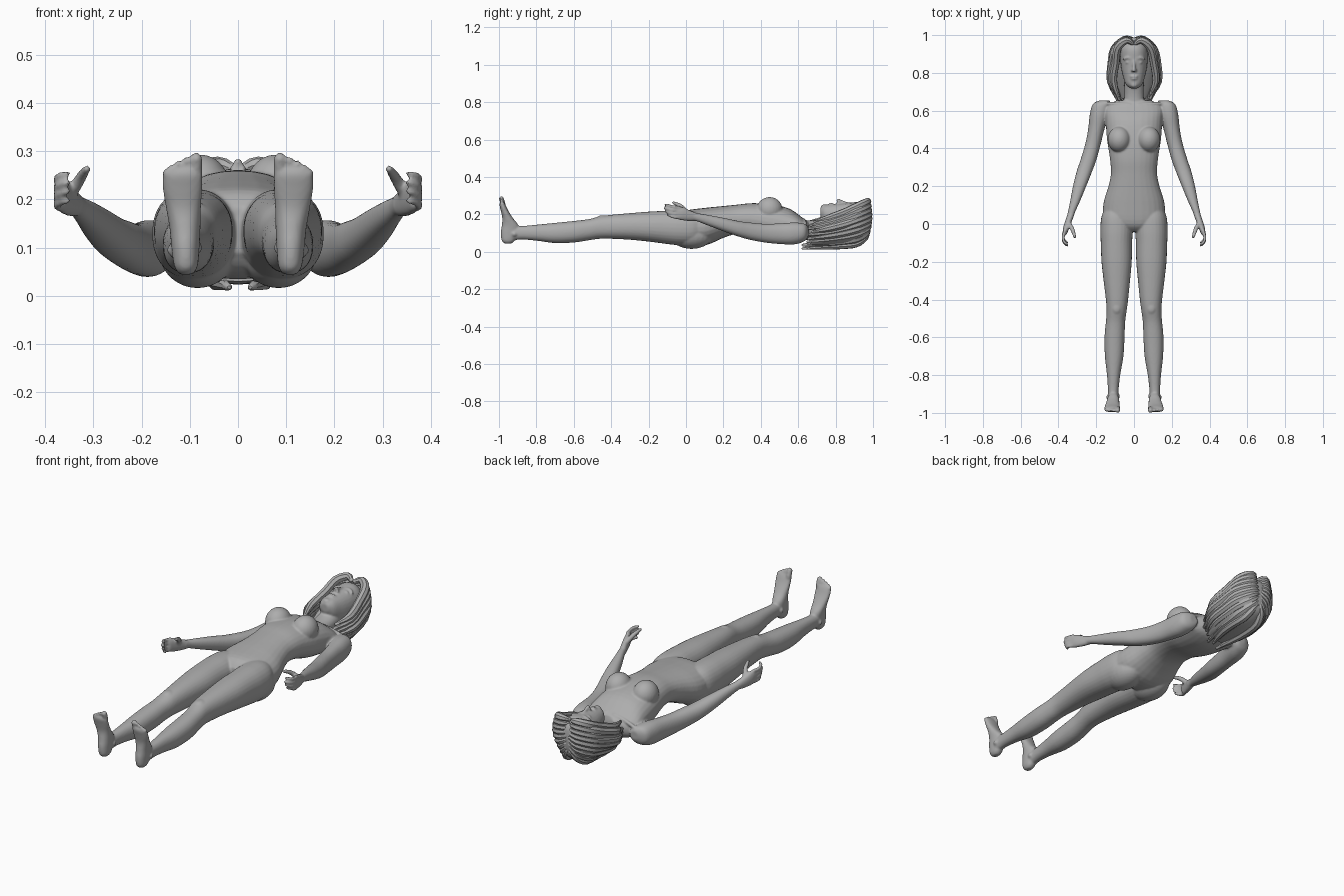
import bpy, bmesh, math
from mathutils import Vector, Matrix

clay = bpy.data.materials.new("grey clay")
clay.diffuse_color = (0.42, 0.42, 0.42, 1)


def spline(pts, n):
    """Catmull-Rom resampling of tuples."""
    out = []
    for i in range(len(pts) - 1):
        p = [pts[max(0, min(len(pts) - 1, i + k))] for k in (-1, 0, 1, 2)]
        for j in range(n):
            t = j / n
            out.append([0.5 * (2 * b + (c - a) * t + (2 * a - 5 * b + 4 * c - d) * t * t
                               + (3 * b - a - 3 * c + d) * t ** 3) for a, b, c, d in zip(*p)])
    return out + [list(pts[-1])]


def skin_rings(bm, rings):
    rows = [[bm.verts.new(c) for c in r] for r in rings]
    n = len(rows[0])
    for a, b in zip(rows, rows[1:]):
        for i in range(n):
            bm.faces.new((a[i], a[(i + 1) % n], b[(i + 1) % n], b[i]))
    bm.faces.new(rows[0])
    bm.faces.new(rows[-1][::-1])


def loft(bm, stations, side=1, axis="y", power=0.9, sides=28):
    """Stations: position on axis, x centre, half width, low and high of depth."""
    rings = []
    for a, cx, w, lo, hi in spline(stations, 4):
        ring = []
        for i in range(sides):
            c, s = math.cos(math.tau * i / sides), math.sin(math.tau * i / sides)
            x = side * (cx + w * math.copysign(abs(c) ** power, c))
            d = (lo + hi) / 2 + (hi - lo) / 2 * math.copysign(abs(s) ** power, s)
            ring.append((x, a, d) if axis == "y" else (x, d, a))
        rings.append(ring)
    skin_rings(bm, rings)


def tube(bm, pts, side=1, sides=10, n=4):
    """Points: x, y, z, radius, with rounded ends."""
    pts = spline(pts, n)
    path = [Vector((side * p[0], p[1], p[2])) for p in pts]
    rad = [p[3] for p in pts]
    path = [path[0] - (path[1] - path[0]).normalized() * rad[0] * 0.7] + path
    path.append(path[-1] + (path[-1] - path[-2]).normalized() * rad[-1] * 0.7)
    rad = [rad[0] * 0.5] + rad + [rad[-1] * 0.5]
    d0 = (path[1] - path[0]).normalized()
    u = d0.orthogonal().normalized()
    rings = []
    for i, p in enumerate(path):
        d = (path[min(i + 1, len(path) - 1)] - path[max(i - 1, 0)]).normalized()
        u = d0.rotation_difference(d) @ u
        d0, v = d, d.cross(u)
        rings.append([p + rad[i] * (u * math.cos(math.tau * k / sides) + v * math.sin(math.tau * k / sides))
                      for k in range(sides)])
    skin_rings(bm, rings)


def ball(bm, c, r):
    m = Matrix.Translation(c) @ Matrix.Diagonal((*r, 1))
    bmesh.ops.create_uvsphere(bm, u_segments=24, v_segments=16, radius=1, matrix=m)


def finish(bm, name):
    bmesh.ops.recalc_face_normals(bm, faces=bm.faces)
    me = bpy.data.meshes.new(name)
    bm.to_mesh(me)
    bm.free()
    ob = bpy.data.objects.new(name, me)
    bpy.context.collection.objects.link(ob)
    me.materials.append(clay)
    for p in me.polygons:
        p.use_smooth = True
    return ob


body = bmesh.new()
# Torso
loft(body, [(-.04, 0, .05, .09, .185), (0, 0, .15, .05, .22), (.1, 0, .163, .035, .235),
            (.2, 0, .135, .075, .245), (.27, 0, .122, .095, .252), (.35, 0, .128, .09, .26),
            (.45, 0, .143, .06, .255), (.55, 0, .15, .045, .232), (.62, 0, .15, .055, .185),
            (.655, 0, .09, .075, .16)])
# Neck
loft(body, [(.58, 0, .06, .07, .17), (.67, 0, .052, .075, .167), (.74, 0, .052, .08, .18),
            (.82, 0, .05, .08, .2)])
# Head and face
loft(body, [(.718, 0, .02, .19, .235), (.74, 0, .044, .15, .25), (.78, 0, .058, .11, .255),
            (.82, 0, .067, .09, .258), (.87, 0, .072, .08, .263), (.93, 0, .07, .08, .264),
            (.975, 0, .045, .11, .235)])
tube(body, [(0, .868, .258, .007), (0, .835, .268, .008), (0, .812, .277, .010)])
ball(body, (0, .781, .254), (.022, .006, .009))
ball(body, (0, .769, .253), (.018, .006, .009))
ball(body, (0, .737, .238), (.02, .016, .016))

for s in (1, -1):
    # Brow, eye, nostril, ear
    tube(body, [(.014, .876, .257, .007), (.035, .881, .254, .007), (.054, .872, .243, .006)], s)
    ball(body, (s * .031, .855, .248), (.014, .007, .010))
    ball(body, (s * .010, .813, .264), (.007, .008, .008))
    # Chest and seat
    ball(body, (s * .078, .447, .226), (.061, .069, .067))
    ball(body, (s * .084, .03, .092), (.08, .115, .076))
    # Collarbone
    tube(body, [(.02, .63, .172, .008), (.09, .635, .160, .009), (.16, .64, .135, .01)], s)
    # Leg
    loft(body, [(.1, .085, .06, .07, .2), (.04, .09, .082, .04, .218), (-.03, .092, .086, .035, .222),
                (-.1, .093, .083, .042, .22), (-.2, .092, .08, .055, .215), (-.3, .091, .07, .065, .207),
                (-.4, .09, .059, .07, .198), (-.46, .092, .053, .07, .19), (-.52, .098, .051, .062, .175),
                (-.6, .103, .053, .05, .165), (-.7, .105, .049, .047, .155), (-.8, .108, .035, .06, .145),
                (-.88, .11, .028, .066, .138), (-.93, .111, .028, .06, .14)], s)
    # Kneecap
    ball(body, (s * .092, -.445, .168), (.032, .042, .028))
    # Foot
    loft(body, [(.044, .108, .012, -.968, -.935), (.06, .108, .024, -.985, -.915), (.1, .109, .029, -.99, -.895),
                (.14, .11, .032, -.985, -.895), (.18, .113, .036, -.982, -.925), (.22, .115, .041, -.99, -.95),
                (.25, .115, .041, -.997, -.964), (.264, .114, .036, -.994, -.972)], s, "z")
    # Toes
    for x, z, r in ((.087, .287, .0135), (.108, .282, .0085), (.124, .275, .008),
                    (.138, .266, .0075), (.149, .255, .0075)):
        tube(body, [(x * .8 + .023, -.978, .235, r), (x, -.978, .255, r), (x, -.988, z, r)], s)
    # Ankle bones
    ball(body, (s * .136, -.918, .095), (.011, .014, .013))
    ball(body, (s * .085, -.912, .1), (.011, .014, .013))
    # Arm
    loft(body, [(.655, .155, .025, .085, .13), (.635, .172, .046, .058, .15), (.58, .184, .05, .04, .157),
                (.5, .2, .043, .042, .152), (.42, .218, .041, .05, .15), (.34, .241, .042, .065, .157),
                (.28, .262, .041, .082, .165), (.2, .288, .035, .11, .182), (.12, .312, .026, .14, .197),
                (.06, .332, .019, .163, .207), (.03, .34, .018, .168, .212)], s)
    # Palm
    loft(body, [(.05, .334, .018, .166, .21), (.02, .345, .018, .165, .222), (-.015, .357, .017, .168, .238),
                (-.045, .365, .013, .174, .242), (-.056, .366, .009, .18, .238)], s)
    # Fingers
    for i, n in enumerate((.75, .95, 1.05, .95)):
        z = .183 + .0185 * i
        tube(body, [(.366, -.035, z, .009), (.375, -.045 - .025 * n, z + .003, .0085),
                    (.370, -.052 - .044 * n, z + .010, .008), (.353, -.055 - .057 * n, z + .015, .007)], s)
    # Thumb
    tube(body, [(.345, .0, .215, .014), (.328, -.025, .242, .012), (.319, -.05, .256, .010),
                (.313, -.07, .264, .008)], s)

figure = finish(body, "body")
remesh = figure.modifiers.new("union", "REMESH")
remesh.mode = "VOXEL"
remesh.voxel_size = 0.0052
remesh.use_smooth_shade = True
relax = figure.modifiers.new("relax", "SMOOTH")
relax.factor = 0.5
relax.iterations = 4

# Hair: back volume and parted locks
hair = bmesh.new()
loft(hair, [(.665, 0, .07, .03, .075), (.72, 0, .098, .025, .11), (.8, 0, .115, .024, .16),
            (.88, 0, .114, .032, .2), (.94, 0, .1, .055, .235), (.972, 0, .072, .08, .25),
            (.988, 0, .035, .13, .22)])
front = [(.008, .955, .262), (.04, .972, .270), (.085, .935, .252), (.1, .855, .215), (.112, .76, .18), (.082, .672, .16)]
back = [(.008, .975, .11), (.03, .955, .075), (.045, .91, .045), (.05, .84, .035), (.045, .75, .03), (.022, .635, .018)]
bulge = (.0, .012, .038, .042, .042, .03)
radius = (.010, .019, .022, .021, .019, .007)
LOCKS = 9
for s in (1, -1):
    for k in range(LOCKS):
        t = k / (LOCKS - 1)
        b = math.sin(math.pi * t)
        w = .012 * math.sin(k * 2.4 + s)
        lock = []
        for j, (f, g) in enumerate(zip(front, back)):
            x, y, z = (f[i] + (g[i] - f[i]) * t for i in range(3))
            y += b * .014 if j < 2 else 0
            if j == 5:
                y += w * 1.5
            lock.append((x + b * bulge[j] + (w * .4 if j > 2 else 0), y, z, radius[j]))
        tube(hair, lock, s, sides=8, n=3)
hair_ob = finish(hair, "hair")
bpy.context.view_layer.objects.active = hair_ob
hair_ob.select_set(True)
bpy.ops.object.shade_smooth_by_angle(angle=math.radians(40))
